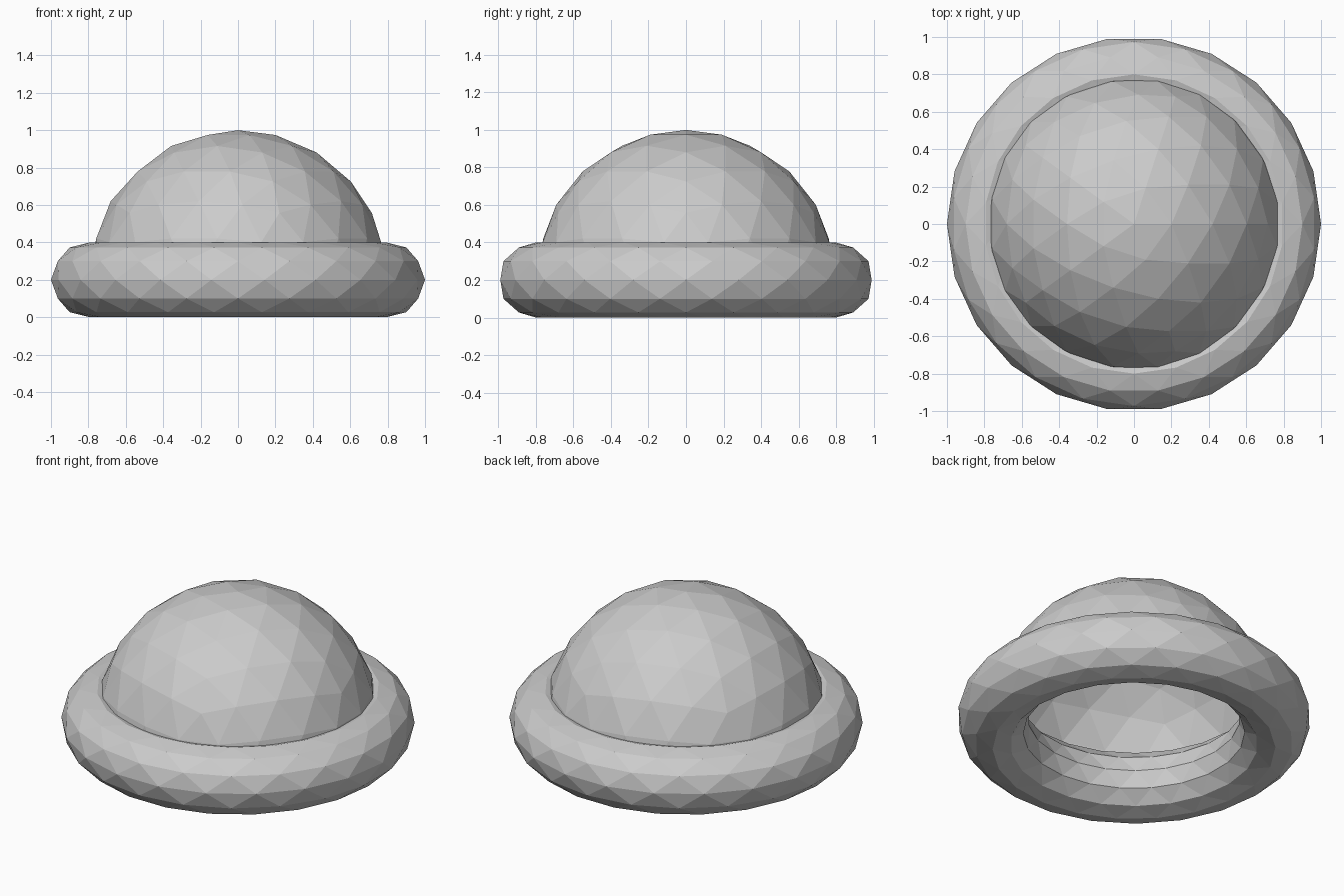
import bpy, bmesh
from math import cos, sin, pi

if "Cube" in bpy.data.objects:
    bpy.data.objects.remove(bpy.data.objects["Cube"])

MAJOR, MINOR = 0.8, 0.2
SEGMENTS, SIDES = 22, 12


def add_object(name, bm):
    bmesh.ops.recalc_face_normals(bm, faces=bm.faces)
    mesh = bpy.data.meshes.new(name)
    bm.to_mesh(mesh)
    bm.free()
    obj = bpy.data.objects.new(name, mesh)
    bpy.context.collection.objects.link(obj)
    return obj


# Round brim: a faceted ring with every other row turned half a step
bm = bmesh.new()
rows = []
for j in range(SIDES):
    t = 2 * pi * j / SIDES
    r, z = MAJOR + MINOR * cos(t), MINOR + MINOR * sin(t)
    angles = [2 * pi * (i + 0.5 * (j % 2)) / SEGMENTS for i in range(SEGMENTS)]
    rows.append([bm.verts.new((r * cos(a), r * sin(a), z)) for a in angles])
for j in range(SIDES):
    a, b = rows[j], rows[(j + 1) % SIDES]
    for i in range(SEGMENTS):
        k = (i + 1) % SEGMENTS
        if j % 2 == 0:
            bm.faces.new((a[i], a[k], b[i]))
            bm.faces.new((a[k], b[k], b[i]))
        else:
            bm.faces.new((a[i], a[k], b[k]))
            bm.faces.new((a[i], b[k], b[i]))
add_object("brim", bm)

# Hollow dome: upper half of a faceted sphere, its rim buried in the brim
bm = bmesh.new()
bmesh.ops.create_icosphere(bm, subdivisions=3, radius=MAJOR)
bmesh.ops.bisect_plane(bm, geom=bm.verts[:] + bm.edges[:] + bm.faces[:],
                       plane_co=(0, 0, 0), plane_no=(0, 0, 1),
                       dist=0.0001, clear_inner=True)
bmesh.ops.translate(bm, verts=bm.verts, vec=(0, 0, MINOR))
add_object("dome", bm)
